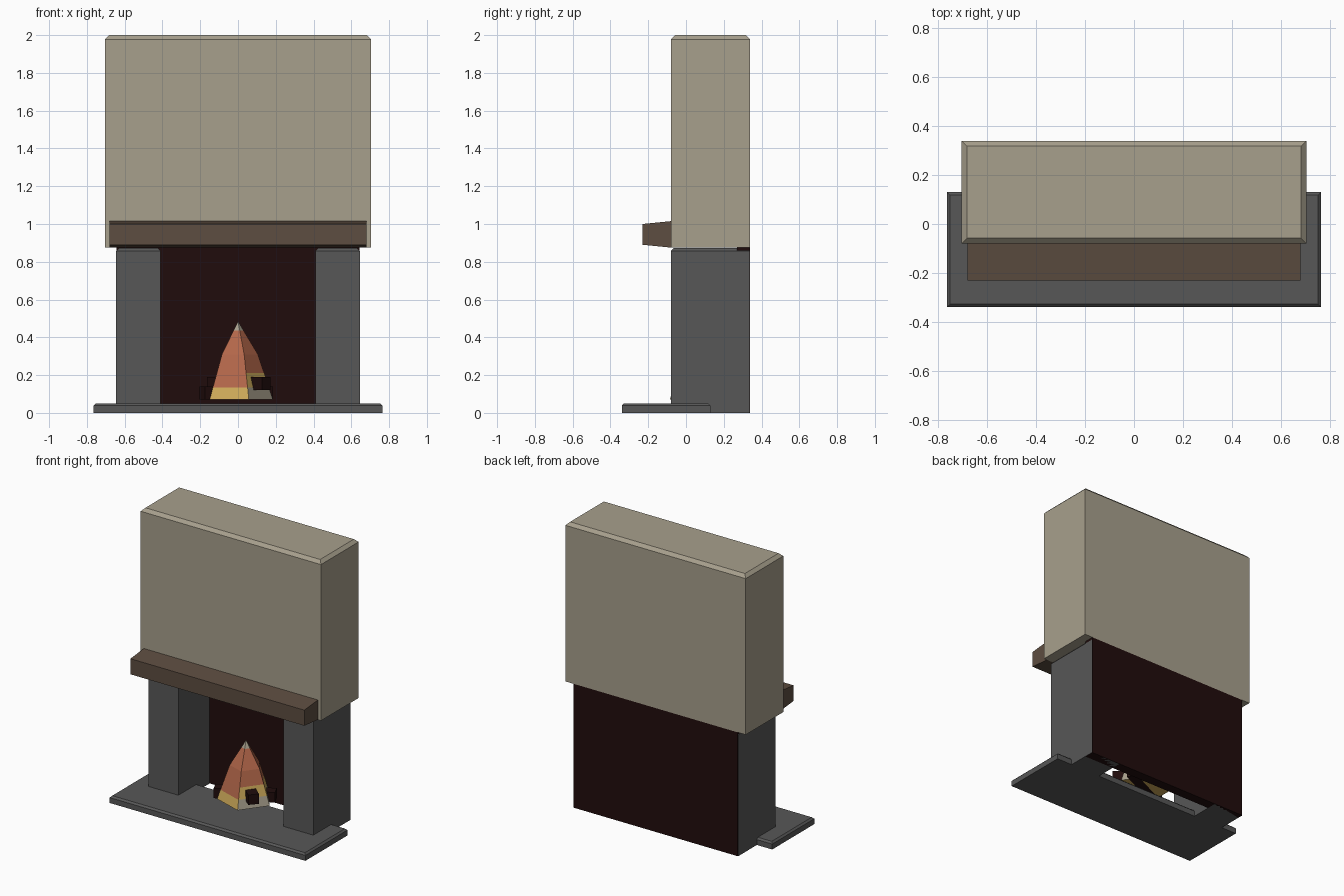
import bpy, bmesh, math
from mathutils import Vector

if "Cube" in bpy.data.objects:
    bpy.data.objects.remove(bpy.data.objects["Cube"])


def material(name, rgb):
    m = bpy.data.materials.new(name)
    m.diffuse_color = (*rgb, 1)
    m.use_nodes = True
    m.node_tree.nodes["Principled BSDF"].inputs["Base Color"].default_value = m.diffuse_color
    return m


CREAM = material("cream plaster", (0.39, 0.35, 0.265))
STONE = material("grey stone", (0.096, 0.096, 0.096))
WOOD = material("brown wood", (0.11, 0.075, 0.052))
CHAR = material("charred maroon", (0.0144, 0.0037, 0.0037))
ORANGE = material("flame orange", (0.45, 0.135, 0.068))
YELLOW = material("flame yellow", (0.61, 0.40, 0.10))


def finish(name, bm, mats):
    bmesh.ops.recalc_face_normals(bm, faces=bm.faces)
    me = bpy.data.meshes.new(name)
    bm.to_mesh(me)
    bm.free()
    for m in mats:
        me.materials.append(m)
    ob = bpy.data.objects.new(name, me)
    bpy.context.collection.objects.link(ob)
    return ob


def loft(bm, rings):
    """Skin equal-sized rings of points and cap both ends."""
    rows = [[bm.verts.new(p) for p in r] for r in rings]
    n = len(rows[0])
    for a, b in zip(rows, rows[1:]):
        for i in range(n):
            j = (i + 1) % n
            bm.faces.new((a[i], a[j], b[j], b[i]))
    bm.faces.new(rows[0])
    bm.faces.new(rows[-1])


def block(name, x, y, z, mat, chamfer=0.0):
    """Box from min/max pairs with an optional chamfer round its top."""
    levels = [(z[0], 0), (z[1] - chamfer, 0)] + ([(z[1], chamfer)] if chamfer else [])
    bm = bmesh.new()
    loft(bm, [[(x[0] + c, y[0] + c, h), (x[1] - c, y[0] + c, h),
               (x[1] - c, y[1] - c, h), (x[0] + c, y[1] - c, h)] for h, c in levels])
    return finish(name, bm, [mat])


# Hearth slab, chimney breast and firebox back
block("hearth", (-0.765, 0.765), (-0.34, 0.13), (0, 0.05), STONE, 0.012)
block("chimney_breast", (-0.705, 0.705), (-0.08, 0.34), (0.875, 2.0), CREAM, 0.022)
block("firebox_back", (-0.642, 0.642), (0.27, 0.34), (0, 0.875), CHAR)

# Side pillars
for side, s in (("left", -1), ("right", 1)):
    block(side + "_pillar", sorted((s * 0.41, s * 0.645)), (-0.08, 0.337),
          (0, 0.872), STONE, 0.015)

# Mantel beam, thinner towards its front
bm = bmesh.new()
loft(bm, [[(x, -0.08, 0.875), (x, -0.23, 0.89), (x, -0.23, 1.0), (x, -0.08, 1.015)]
          for x in (-0.68, 0.68)])
finish("mantel", bm, [WOOD])

# Crossed logs
for name, a, b in (("upper_log", (0.15, -0.04, 0.155), (-0.14, 0.21, 0.155)),
                   ("lower_log", (-0.19, 0.01, 0.105), (0.17, 0.18, 0.105))):
    a, b = Vector(a), Vector(b)
    w = (b - a).cross(Vector((0, 0, 1))).normalized() * 0.035
    u = Vector((0, 0, 0.035))
    bm = bmesh.new()
    loft(bm, [[p - w - u, p + w - u, p + w + u, p - w + u] for p in (a, b)])
    finish(name, bm, [CHAR])

# Five-sided flame: yellow base, orange body, pale tip
profile = [(0.07, 0.185), (0.135, 0.164), (0.21, 0.139), (0.31, 0.105),
           (0.435, 0.03), (0.482, 0.002)]
bm = bmesh.new()
loft(bm, [[(r * math.cos(math.tau * i / 5), 0.09 + r * math.sin(math.tau * i / 5), z)
           for i in range(5)] for z, r in profile])
for f in bm.faces:
    c = f.calc_center_median()
    right = c.x > 0.05
    if c.z > 0.435 or (0.08 < c.z < 0.135 and right):
        f.material_index = 2
    elif c.z < 0.135 or (c.z < 0.21 and right):
        f.material_index = 1
finish("flame", bm, [ORANGE, YELLOW, CREAM])
